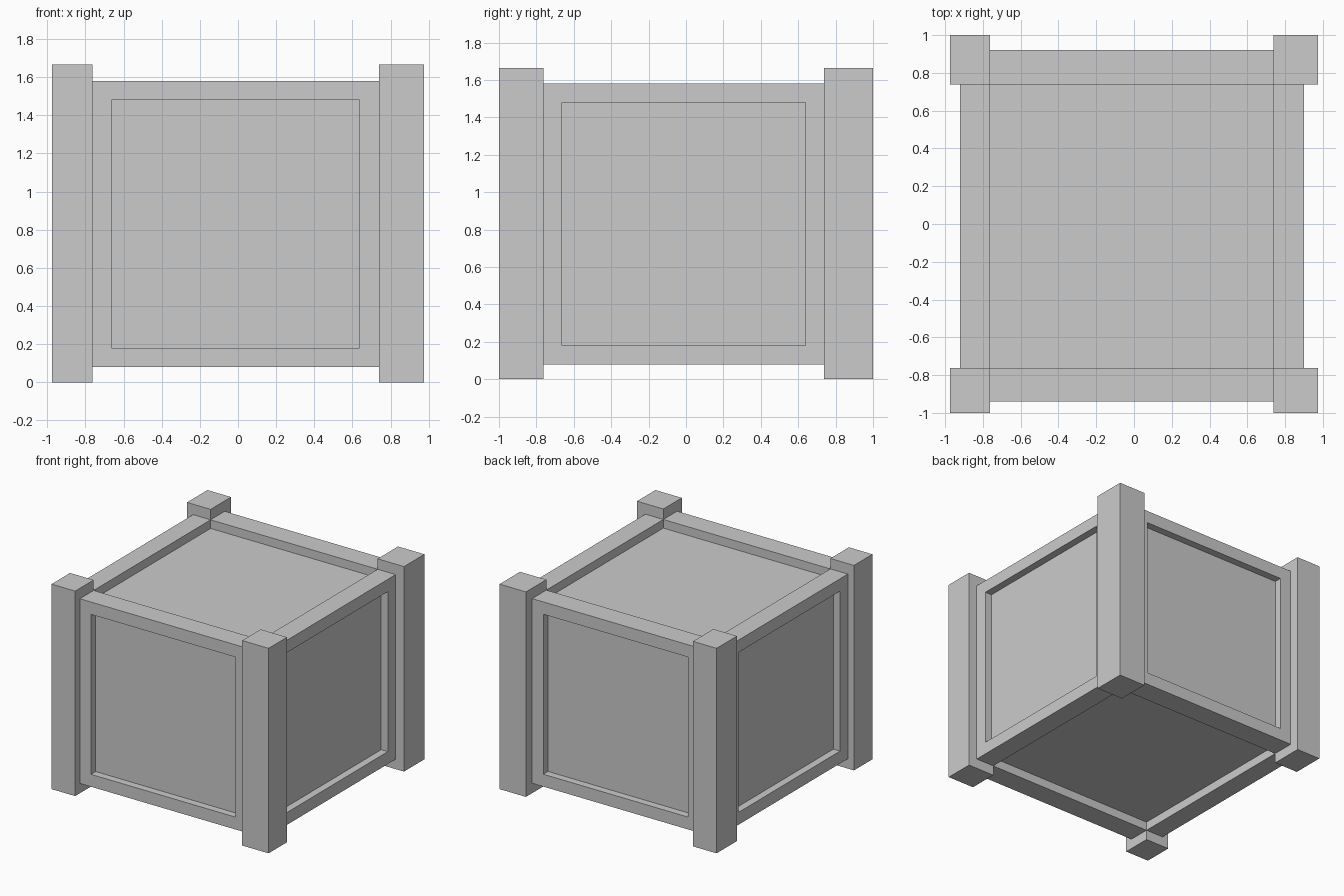
import bpy, bmesh
from mathutils import Vector

if "Cube" in bpy.data.objects:
    bpy.data.objects.remove(bpy.data.objects["Cube"])

LO, HI = -0.763, 0.738      # inner faces of posts and walls
Z0, Z1 = 0.08, 1.58         # bottom and top of the walls


def box(name, lo, hi, panel_dir=None):
    """Box from two corners; optionally sink a framed panel into one face."""
    lo, hi = Vector(lo), Vector(hi)
    bm = bmesh.new()
    bmesh.ops.create_cube(bm, size=1)
    for v in bm.verts:
        v.co = Vector([lo[i] if v.co[i] < 0 else hi[i] for i in range(3)])
    bm.normal_update()
    if panel_dir:
        d = Vector(panel_dir)
        face = max(bm.faces, key=lambda f: f.normal.dot(d))
        bmesh.ops.inset_individual(bm, faces=[face], thickness=0.142)
        inner = bmesh.ops.extrude_discrete_faces(bm, faces=[face])["faces"][0]
        bmesh.ops.translate(bm, verts=inner.verts, vec=d * -0.06)
    mesh = bpy.data.meshes.new(name)
    bm.to_mesh(mesh)
    bm.free()
    ob = bpy.data.objects.new(name, mesh)
    bpy.context.collection.objects.link(ob)
    return ob


# Inner crate body: its top and bottom sit below the wall rims
box("crate_body", (LO, LO, Z0 + 0.07), (HI, HI, Z1 - 0.07))

# Four framed walls with sunken panels
box("front_wall", (LO, -0.94, Z0), (HI, LO, Z1), (0, -1, 0))
box("back_wall", (LO, HI, Z0), (HI, 0.92, Z1), (0, 1, 0))
box("left_wall", (-0.92, LO, Z0), (LO, HI, Z1), (-1, 0, 0))
box("right_wall", (HI, LO, Z0), (0.90, HI, Z1), (1, 0, 0))

# Corner posts
for xn, x0, x1 in (("left", -0.975, LO), ("right", HI, 0.975)):
    for yn, y0, y1 in (("front", -1.0, LO), ("back", HI, 1.0)):
        box(f"{yn}_{xn}_post", (x0, y0, 0), (x1, y1, 1.665))
